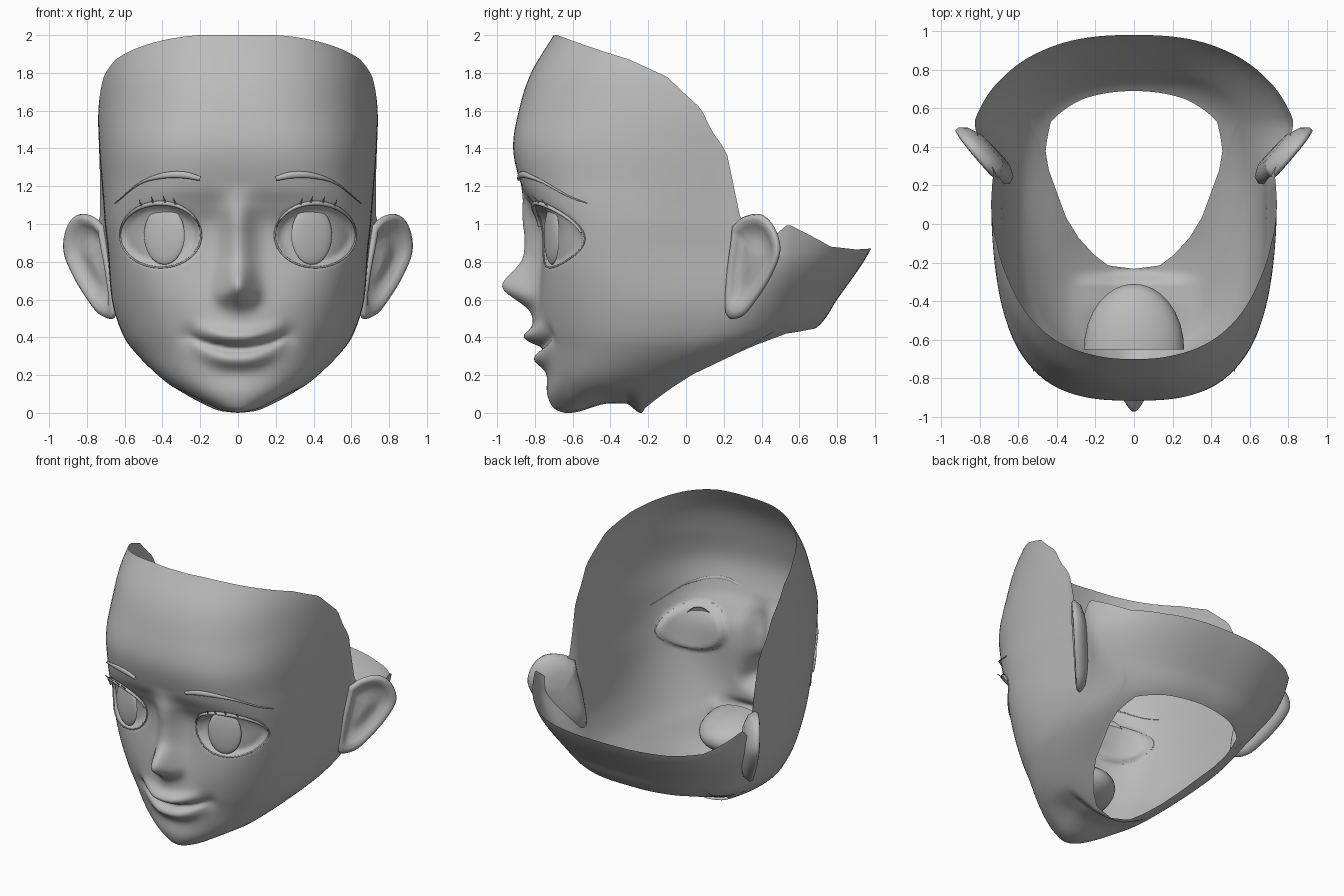
import bpy, bmesh, math
from mathutils import Vector

cube = bpy.data.objects.get("Cube")
if cube:
    bpy.data.objects.remove(cube, do_unlink=True)

grey = bpy.data.materials.new("plain_grey")
grey.use_nodes = True
grey.diffuse_color = (0.5, 0.5, 0.5, 1)
grey.node_tree.nodes["Principled BSDF"].inputs["Base Color"].default_value = (0.5, 0.5, 0.5, 1)


def curve_at(keys, u):
    """Smooth curve through rows of (u, values...)."""
    u = min(max(u, keys[0][0]), keys[-1][0])
    i = 0
    while i < len(keys) - 2 and u > keys[i + 1][0]:
        i += 1
    a, b = keys[i], keys[i + 1]
    before, after = keys[max(i - 1, 0)], keys[min(i + 2, len(keys) - 1)]
    h = b[0] - a[0]
    s = (u - a[0]) / h
    out = []
    for k in range(1, len(a)):
        ma = (b[k] - before[k]) / (b[0] - before[0]) * h
        mb = (after[k] - a[k]) / (after[0] - a[0]) * h
        out.append(a[k] + s * ma + s * s * (3 * (b[k] - a[k]) - 2 * ma - mb)
                   + s ** 3 * (2 * (a[k] - b[k]) + ma + mb))
    return out


def line_at(keys, u):
    for a, b in zip(keys, keys[1:]):
        if u <= b[0]:
            return a[1] + (b[1] - a[1]) * max(0, u - a[0]) / (b[0] - a[0])
    return keys[-1][1]


def smooth(v, lo, hi):
    s = min(max((v - lo) / (hi - lo), 0), 1)
    return s * s * (3 - 2 * s)


def bump(v, mid, size):
    return math.exp(-((v - mid) / size) ** 2)


def make(name, bm, mirror=True):
    me = bpy.data.meshes.new(name)
    bm.to_mesh(me)
    bm.free()
    ob = bpy.data.objects.new(name, me)
    bpy.context.collection.objects.link(ob)
    me.materials.append(grey)
    me.shade_smooth()
    if mirror:
        ob.modifiers.new("Mirror", 'MIRROR')
    return ob


def skin(bm, rows, closed=False):
    """Quads between successive rows of vertices."""
    for a, b in zip(rows, rows[1:]):
        n = len(a)
        for i in range(n if closed else n - 1):
            j = (i + 1) % n
            bm.faces.new((a[i], b[i], b[j], a[j]))


# Horizontal head sections: height, half width, front, widest y, back, squareness
SECTIONS = [
    (0, 0, -.64, -.35, -.12, 2.2), (.008, .09, -.67, -.36, -.11, 2.2),
    (.03, .16, -.705, -.37, -.08, 2.2), (.1, .29, -.735, -.36, .05, 2.2),
    (.2, .425, -.735, -.28, .2, 2.3), (.35, .57, -.745, -.03, .5, 2.5),
    (.45, .625, -.76, .08, .69, 2.7), (.6, .668, -.775, .17, .80, 3),
    (.87, .69, -.755, .2, .98, 3.9), (1.0, .705, -.765, .2, 1.0, 3.9),
    (1.1, .712, -.815, .2, 1.0, 3.6), (1.2, .72, -.87, .2, 1.0, 3.2),
    (1.4, .735, -.915, .2, 1.0, 2.9), (1.6, .74, -.885, .2, 1.0, 2.6),
    (1.8, .72, -.82, .2, 1.0, 2.5), (2.0, .66, -.70, .2, 1.0, 2.5)]
# Open rim height from back (-1) to front (1); neck edge height by angle
RIM = [(-1, .87), (-.9, .865), (-.72, .88), (-.425, 1.0), (-.28, .9), (-.1125, 1.02),
       (-.025, 1.36), (.101, 1.61), (.291, 1.78), (.507, 1.87), (.8, 1.95), (.978, 2), (1, 2)]
NECK = [(0, 0), (119, 0), (122, .05), (127, .2), (130, .35), (140, .42), (160, .44), (180, .45)]


def eye_dist(x, z):
    return math.hypot((abs(x) - .41) / .215, (z - .94) / .17)


def features(x, z):
    """Forward offset of nose, lips and eye sockets."""
    d = .1 * bump(x, 0, .085) * smooth(z, .6, .78) * (1 - smooth(z, .98, 1.22))
    d += .172 * bump(x, 0, .08) * bump(z, .655, .092)
    d += .03 * bump(x, .08, .04) * bump(z, .625, .05)
    d += .05 * bump(x, 0, .2) * bump(z, .43, .12)
    m = z - .335 - x * x
    lips = 1 - smooth(x, .05, .27)
    d += lips * (.06 * bump(m, .065, .04) + .055 * bump(m, -.055, .045))
    d -= .03 * bump(m, .005, .02) * (1 - smooth(x, .2, .28))
    d -= .02 * bump(x, .27, .04) * bump(z, .41, .05)
    d -= .04 * (1 - smooth(eye_dist(x, z), .82, 1.0))
    return d


def face_y(x, z):
    w, f, yc, b, n = curve_at(SECTIONS, z)
    return yc - (yc - f) * (1 - (x / w) ** n) ** (1 / n) - features(x, z)


def head_point(t, z):
    w, f, yc, b, n = curve_at(SECTIONS, z)
    c, s = math.cos(t), max(math.sin(t), 0)
    if c < 0:
        n = min(n, 2.5)
    x = max(w, 0) * s ** (2 / n)
    if c >= 0:
        y = yc - (yc - f) * c ** (2 / n) - features(x, z) * min(1, 2 * c)
    else:
        y = yc + (b - yc) * (-c) ** (2 / n)
        x *= 1 + .23 * smooth(y, .2, .55) * smooth(z, .4, .85)
    # slight hollow under the chin
    z += .05 * smooth(y, -.62, -.4) * (1 - smooth(y, -.32, -.24)) * (1 - smooth(z, 0, .15))
    return (0 if x < .0005 else x), y, z


# Head shell: columns from the neck edge up to the rim
angles = [math.asin((i * .02 / .7) ** 2) for i in range(31)]
for i in range(1, 56):
    c = .733 - i * .028
    angles.append(math.acos(math.copysign(abs(c) ** 1.25, c)))
last = angles[-1]
angles += [last + (math.pi - last) * i / 14 for i in range(1, 15)]
bm = bmesh.new()
columns = []
ROWS = 115
for t in angles:
    c = math.cos(t)
    lo = line_at(NECK, math.degrees(t))
    hi = line_at(RIM, math.copysign(abs(c) ** .8, c))
    columns.append([bm.verts.new(head_point(t, lo + (hi - lo) * (r / ROWS) ** 1.2))
                    for r in range(ROWS + 1)])
skin(bm, columns)
bmesh.ops.remove_doubles(bm, verts=bm.verts, dist=.0002)
make("head_shell", bm)


def sweep(name, points, widths, depth):
    """Tapered band following the face."""
    bm = bmesh.new()
    rows = []
    for i, p in enumerate(points):
        a, b = points[max(i - 1, 0)], points[min(i + 1, len(points) - 1)]
        along = (b - a).normalized()
        out = Vector((p.x * .6, -1, 0)).normalized()
        side = along.cross(out).normalized()
        rows.append([bm.verts.new(p + side * widths[i] * math.cos(k * math.pi / 4)
                                  + out * depth * math.sin(k * math.pi / 4)) for k in range(8)])
    skin(bm, rows, True)
    bmesh.ops.recalc_face_normals(bm, faces=bm.faces)
    return make(name, bm)


def on_face(x, z, lift=0):
    return Vector((x, face_y(x, z) - lift, z))


def around_eye(deg, lift):
    a = math.radians(deg)
    return on_face(.41 + .215 * math.cos(a), .94 + .17 * math.sin(a), lift)


# Eyelid rim and upper lash band
sweep("eyelid_rim", [around_eye(i * 7.5, .003) for i in range(49)], [.005] * 49, .004)
sweep("upper_lash_band", [around_eye(i * 5 + 5, .012) for i in range(33)],
      [.002 + .01 * math.sin(math.pi * i / 32) for i in range(33)], .012)

# Single lashes
for i, deg in enumerate((62, 80, 97, 112)):
    root = around_eye(deg, .014)
    pts = [root + Vector((.004 * k, -.012 * k, .013 * k)) for k in range(4)]
    sweep("lash_%d" % (i + 1), pts, [.007, .005, .003, .001], .004)

# Brows
BROW = [(0, .20, 1.24, .012), (1, .29, 1.26, .018), (2, .40, 1.255, .015),
        (3, .52, 1.215, .006), (4, .65, 1.11, .002)]
brow = [curve_at(BROW, i / 6) for i in range(25)]
sweep("brow", [on_face(x, z, .008) for x, z, w in brow], [max(w, .001) for x, z, w in brow], .01)

# Oval eyes: shallow domes lying in the sockets
bm = bmesh.new()
bmesh.ops.create_uvsphere(bm, u_segments=32, v_segments=16, radius=1)
bmesh.ops.delete(bm, geom=[v for v in bm.verts if v.co.y > .01], context='VERTS')
turn = math.radians(19)
for v in bm.verts:
    x, y, z = v.co.x * .114, v.co.y * .025, v.co.z * .155
    v.co = (.39 + x * math.cos(turn) - y * math.sin(turn),
            face_y(.39, .94) - .018 + x * math.sin(turn) + y * math.cos(turn), .94 + z)
make("eye", bm)

# Mouth cavity, open to the front
bm = bmesh.new()
bmesh.ops.create_uvsphere(bm, u_segments=32, v_segments=16, radius=1)
bmesh.ops.delete(bm, geom=[v for v in bm.verts if v.co.y < -.01], context='VERTS')
for v in bm.verts:
    v.co = (v.co.x * .26, -.65 + v.co.y * .34, .36 + v.co.z * .14)
make("mouth_cavity", bm, False)

# Ears: outline in (y, z), swept through scaled rings
OUTLINE = [(.25, .99), (.31, 1.04), (.40, 1.05), (.47, .98), (.50, .86), (.455, .73),
           (.375, .60), (.295, .51), (.215, .52), (.22, .73), (.24, .89)]
keys = [(i,) + p for i, p in enumerate(OUTLINE + OUTLINE[:1])]
outline = [curve_at(keys, i / 4) for i in range(4 * len(OUTLINE))]
bm = bmesh.new()
rings = []
for size, lift in ((.05, -.085), (.55, -.08), (.88, -.045), (1, 0), (.97, .022), (.86, .028),
                   (.74, .008), (.6, -.018), (.4, -.022), (.2, -.008), (.04, -.005)):
    ring = []
    for y, z in outline:
        y = .345 + (y - .345) * size
        z = .82 + (z - .82) * size
        x = .69 + .84 * (y - .24) + .78 * lift + .08 * (z - .82)
        ring.append(bm.verts.new((x, y - .4 * lift, z)))
    rings.append(ring)
skin(bm, rings, True)
bm.faces.new(rings[0])
bm.faces.new(rings[-1])
bmesh.ops.recalc_face_normals(bm, faces=bm.faces)
make("ear", bm)
